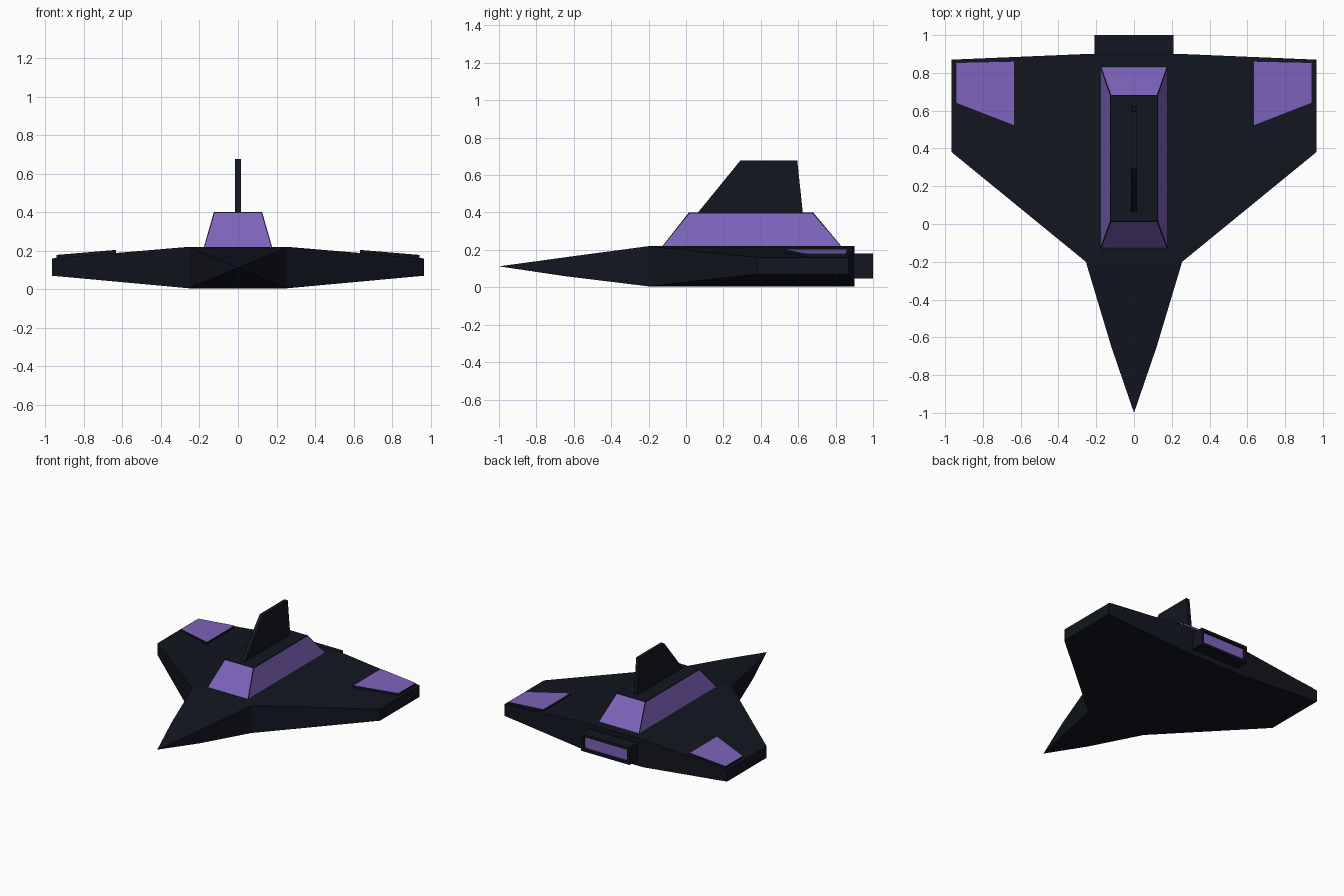
import bpy, bmesh

if "Cube" in bpy.data.objects:
    bpy.data.objects.remove(bpy.data.objects["Cube"])


def material(name, rgb):
    m = bpy.data.materials.new(name)
    m.diffuse_color = (*rgb, 1)
    m.use_nodes = True
    m.node_tree.nodes["Principled BSDF"].inputs["Base Color"].default_value = m.diffuse_color
    return m


DARK = material("dark_hull", (0.006, 0.008, 0.014))
PURPLE = material("purple_panel", (0.21, 0.125, 0.5))


def new_object(name, bm):
    mesh = bpy.data.meshes.new(name)
    bm.to_mesh(mesh)
    bm.free()
    mesh.materials.append(DARK)
    mesh.materials.append(PURPLE)
    obj = bpy.data.objects.new(name, mesh)
    bpy.context.collection.objects.link(obj)
    return obj


def mirror_x(obj, merge=True):
    mod = obj.modifiers.new("mirror", 'MIRROR')
    mod.use_mirror_merge = merge
    return obj


def loft(lower, upper):
    """Closed solid between two matching loops; returns bmesh, sides, cap."""
    bm = bmesh.new()
    a = [bm.verts.new(p) for p in lower]
    b = [bm.verts.new(p) for p in upper]
    n = len(a)
    bm.faces.new(a[::-1])
    cap = bm.faces.new(b)
    sides = [bm.faces.new((a[i], a[(i + 1) % n], b[(i + 1) % n], b[i])) for i in range(n)]
    bmesh.ops.recalc_face_normals(bm, faces=bm.faces)
    return bm, sides, cap


def rect(x, y0, y1, z):
    return [(-x, y0, z), (x, y0, z), (x, y1, z), (-x, y1, z)]


# Hull: right half of the nose, centre section and wing, then mirrored
stations = {  # x, y, bottom z, top z
    'mid_c': (0, -0.65, 0.06, 0.16), 'mid': (0.12, -0.65, 0.06, 0.16),
    'root_c': (0, -0.2, 0.005, 0.22), 'root': (0.255, -0.2, 0.005, 0.22),
    'tip_f': (0.965, 0.38, 0.07, 0.16), 'tip_r': (0.965, 0.87, 0.07, 0.16),
    'rear': (0.255, 0.9, 0.005, 0.22), 'rear_c': (0, 0.9, 0.005, 0.22),
}
bm = bmesh.new()
nose = bm.verts.new((0, -1, 0.112))
low = {k: bm.verts.new((x, y, b)) for k, (x, y, b, t) in stations.items()}
top = {k: bm.verts.new((x, y, t)) for k, (x, y, b, t) in stations.items()}
for quad in (('mid_c', 'mid', 'root', 'root_c'), ('root_c', 'root', 'rear', 'rear_c'),
             ('root', 'tip_f', 'tip_r', 'rear')):
    bm.faces.new([top[k] for k in quad])
    bm.faces.new([low[k] for k in reversed(quad)])
bm.faces.new((nose, top['mid'], top['mid_c']))
bm.faces.new((nose, low['mid_c'], low['mid']))
bm.faces.new((nose, low['mid'], top['mid']))
rim = ['mid', 'root', 'tip_f', 'tip_r', 'rear', 'rear_c']
for p, q in zip(rim, rim[1:]):
    bm.faces.new((low[p], low[q], top[q], top[p]))
mirror_x(new_object("hull", bm))

# Cabin: tapered block with framed purple windows
bm, sides, cap = loft(rect(0.178, -0.13, 0.835, 0.215), rect(0.125, 0.015, 0.68, 0.40))
for f in sides:
    bmesh.ops.inset_region(bm, faces=[f], thickness=0.007)
    f.material_index = 1
new_object("cabin", bm)

# Tail fin
profile = [(0.06, 0.395), (0.625, 0.395), (0.595, 0.677), (0.29, 0.677)]
bm, sides, cap = loft([(-0.015, y, z) for y, z in profile], [(0.015, y, z) for y, z in profile])
new_object("tail_fin", bm)

# Raised wing panels, following the wing slope
outline = [(0.633, 0.52), (0.942, 0.64), (0.942, 0.855), (0.633, 0.862)]


def wing_z(x, lift):
    return 0.22 - 0.06 * (x - 0.255) / 0.71 + lift


bm, sides, cap = loft([(x, y, wing_z(x, -0.005)) for x, y in outline],
                      [(x, y, wing_z(x, 0.016)) for x, y in outline])
cap.material_index = 1
mirror_x(new_object("wing_panels", bm), merge=False)

# Engine: box with a recessed purple exhaust at the back
def back_rect(y):
    return [(-0.21, y, 0.048), (0.21, y, 0.048), (0.21, y, 0.182), (-0.21, y, 0.182)]


bm, sides, cap = loft(back_rect(0.88), back_rect(1.0))
bmesh.ops.inset_region(bm, faces=[cap], thickness=0.028)
hole = bmesh.ops.extrude_discrete_faces(bm, faces=[cap])['faces'][0]
bmesh.ops.translate(bm, verts=hole.verts, vec=(0, -0.02, 0))
hole.material_index = 1
new_object("engine", bm)
